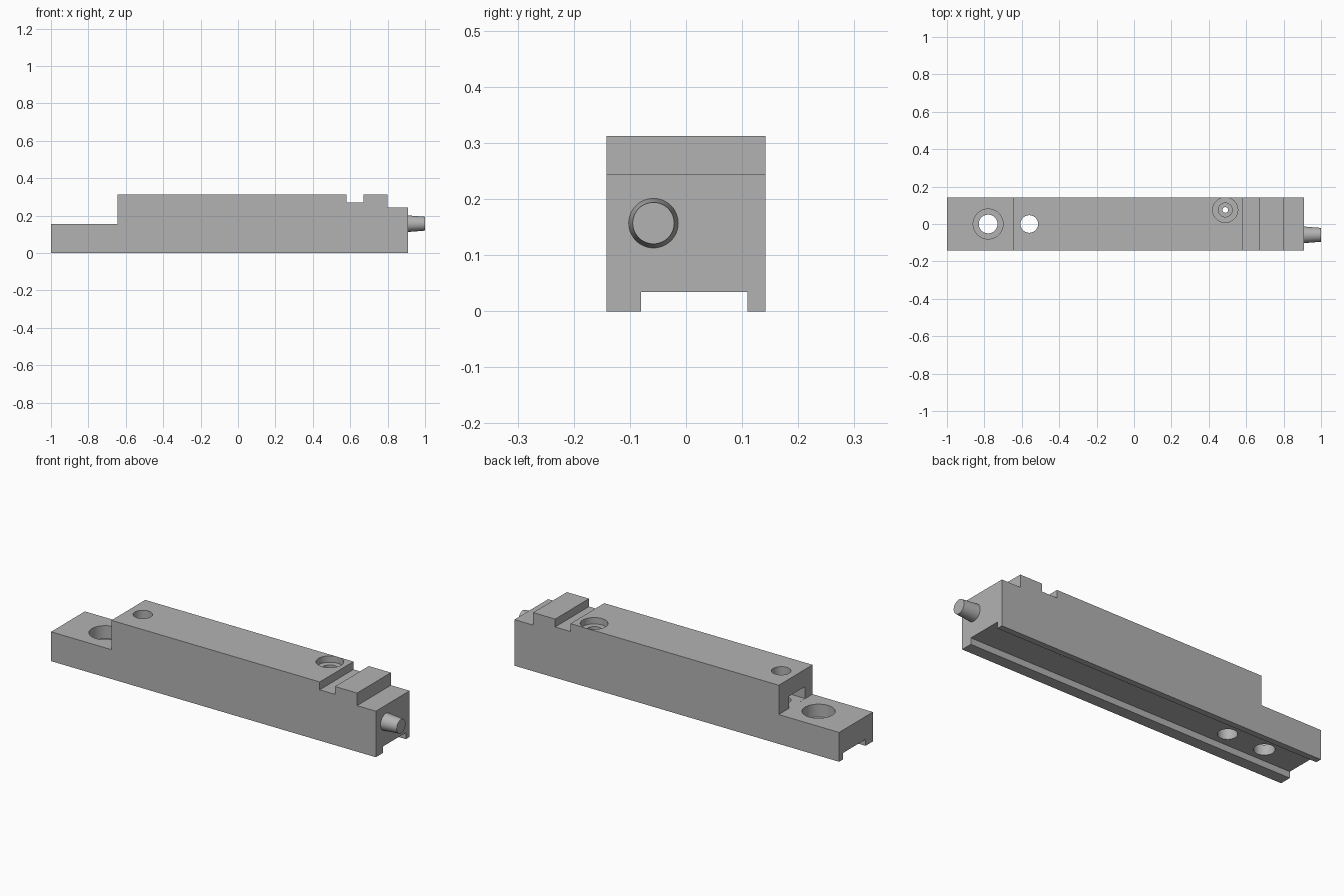
import bpy
import bmesh
from math import pi, radians
from mathutils import Matrix

cube = bpy.data.objects.get("Cube")
if cube:
    bpy.data.objects.remove(cube, do_unlink=True)

grey = bpy.data.materials.new("machined grey")
grey.use_nodes = True
colour = (0.45, 0.45, 0.45, 1)
grey.diffuse_color = colour
grey.node_tree.nodes["Principled BSDF"].inputs["Base Color"].default_value = colour


def finish(name, bm):
    bmesh.ops.recalc_face_normals(bm, faces=bm.faces)
    mesh = bpy.data.meshes.new(name)
    bm.to_mesh(mesh)
    bm.free()
    mesh.materials.append(grey)
    obj = bpy.data.objects.new(name, mesh)
    bpy.context.collection.objects.link(obj)
    return obj


def box(name, x, y, z):
    bm = bmesh.new()
    bmesh.ops.create_cube(bm, size=1)
    for v in bm.verts:
        v.co = [lim[0] if c < 0 else lim[1] for c, lim in zip(v.co, (x, y, z))]
    return finish(name, bm)


def cone(name, r1, r2, depth, matrix):
    bm = bmesh.new()
    bmesh.ops.create_cone(bm, cap_ends=True, segments=48, radius1=r1,
                          radius2=r2, depth=depth, matrix=matrix)
    return finish(name, bm)


def bore(name, x, y, r, bottom, top):
    return cone(name, r, r, top - bottom,
                Matrix.Translation((x, y, (bottom + top) / 2)))


def activate(obj):
    bpy.ops.object.select_all(action='DESELECT')
    obj.select_set(True)
    bpy.context.view_layer.objects.active = obj


# Stepped body: side profile extruded across the width
HALF = 0.142
profile = [(-1, 0), (0.91, 0), (0.91, 0.245), (0.8, 0.245), (0.8, 0.312),
           (0.67, 0.312), (0.67, 0.27), (0.58, 0.27), (0.58, 0.312),
           (-0.645, 0.312), (-0.645, 0.156), (-1, 0.156)]
bm = bmesh.new()
face = bm.faces.new([bm.verts.new((x, -HALF, z)) for x, z in profile])
ext = bmesh.ops.extrude_face_region(bm, geom=[face])
side = [g for g in ext["geom"] if isinstance(g, bmesh.types.BMVert)]
bmesh.ops.translate(bm, verts=side, vec=(0, 2 * HALF, 0))
body = finish("slide_body", bm)

# Channel, slot and bores cut from the body
cutters = [
    box("channel_cutter", (-1.1, 1.1), (-0.08, 0.11), (-0.1, 0.034)),
    box("slot_cutter", (-0.7, -0.5), (-0.08, 0.058), (0.1562, 0.22)),
    bore("mount_hole_cutter", -0.78, 0, 0.05, -0.1, 0.4),
    bore("mount_counterbore_cutter", -0.78, 0, 0.08, 0.088, 0.4),
    bore("rear_hole_cutter", -0.56, 0, 0.047, -0.1, 0.4),
    bore("screw_counterbore_cutter", 0.488, 0.075, 0.067, 0.278, 0.4),
    bore("screw_bore_cutter", 0.488, 0.075, 0.037, 0.2, 0.4),
    bore("screw_pilot_cutter", 0.488, 0.075, 0.015, -0.1, 0.4),
]
activate(body)
for cutter in cutters:
    mod = body.modifiers.new(cutter.name, 'BOOLEAN')
    mod.operation = 'DIFFERENCE'
    mod.solver = 'EXACT'
    mod.object = cutter
    bpy.ops.object.modifier_apply(modifier=mod.name)
    bpy.data.objects.remove(cutter, do_unlink=True)

# Tapered pin on the end face
pin = cone("end_pin", 0.045, 0.037, 0.1,
           Matrix.Translation((0.95, -0.058, 0.157)) @ Matrix.Rotation(pi / 2, 4, 'Y'))

for obj in (body, pin):
    activate(obj)
    bpy.ops.object.shade_smooth_by_angle(angle=radians(30))
